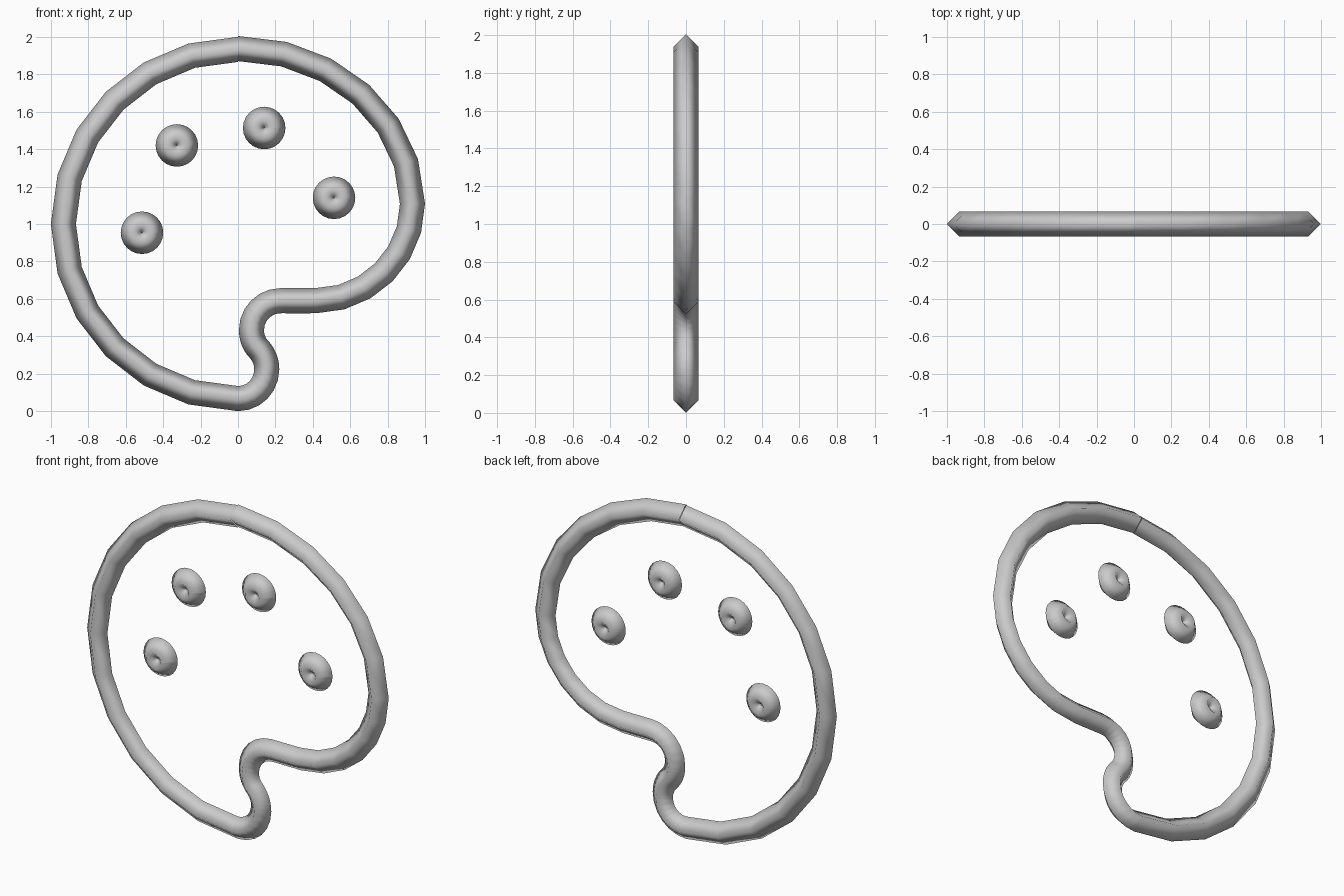
import bpy, math
from mathutils import Vector

if "Cube" in bpy.data.objects:
    bpy.data.objects.remove(bpy.data.objects["Cube"])

S = 0.0933   # drawing units to model units
R = 0.067    # tube radius (diamond section)

mat = bpy.data.materials.new("light grey")
mat.diffuse_color = (0.6, 0.6, 0.6, 1)
mat.use_nodes = True
mat.node_tree.nodes["Principled BSDF"].inputs["Base Color"].default_value = mat.diffuse_color


def tube(name, start, segments):
    """Open tube along relative cubic segments (c1, c2, end), y pointing down."""
    cu = bpy.data.curves.new(name, 'CURVE')
    cu.dimensions = '3D'
    cu.fill_mode = 'FULL'
    cu.resolution_u = 6
    cu.bevel_depth = R
    cu.bevel_resolution = 0
    sp = cu.splines.new('BEZIER')
    sp.bezier_points.add(len(segments))
    place = lambda p: Vector(((p[0] - 12) * S, (22 - p[1]) * S + R, 0))
    pts = sp.bezier_points
    for p in pts:
        p.handle_left_type = p.handle_right_type = 'FREE'
    cur = Vector(start)
    pts[0].co = pts[0].handle_left = pts[0].handle_right = place(cur)
    for i, (c1, c2, end) in enumerate(segments):
        pts[i].handle_right = place(cur + Vector(c1))
        pts[i + 1].handle_left = place(cur + Vector(c2))
        cur = cur + Vector(end)
        pts[i + 1].co = pts[i + 1].handle_right = place(cur)
    cu.materials.append(mat)
    ob = bpy.data.objects.new(name, cu)
    ob.rotation_euler = (math.pi / 2, 0, 0)
    bpy.context.collection.objects.link(ob)
    bpy.ops.object.select_all(action='DESELECT')
    ob.select_set(True)
    bpy.context.view_layer.objects.active = ob
    bpy.ops.object.convert(target='MESH')
    bpy.ops.object.shade_smooth()


# Palette outline with thumb notch
tube("palette_outline", (12, 2), [
    ((-5.5, 0), (-10, 4.5), (-10, 10)),
    ((0, 5.5), (4.5, 10), (10, 10)),
    ((.926, 0), (1.648, -.746), (1.648, -1.688)),
    ((0, -.437), (-.18, -.835), (-.437, -1.125)),
    ((-.29, -.289), (-.438, -.652), (-.438, -1.125)),
    ((0, -.921), (.747, -1.668), (1.668, -1.668)),
    ((.665, 0), (1.331, 0), (1.996, 0)),
    ((3.051, 0), (5.555, -2.503), (5.555, -5.554)),
    ((-.027, -4.876), (-4.531, -8.888), (-9.992, -8.888)),
])

# Paint dabs: tiny rings whose tube closes over the centre
r, k = 0.5, 0.5 * 0.5523
for i, (x, y) in enumerate([(13.5, 6.5), (17.5, 10.5), (8.5, 7.5), (6.5, 12.5)]):
    tube(f"paint_dab_{i + 1}", (x + r, y), [
        ((0, k), (k - r, r), (-r, r)),
        ((-k, 0), (-r, k - r), (-r, -r)),
        ((0, -k), (r - k, -r), (r, -r)),
        ((k, 0), (r, r - k), (r, r)),
    ])
